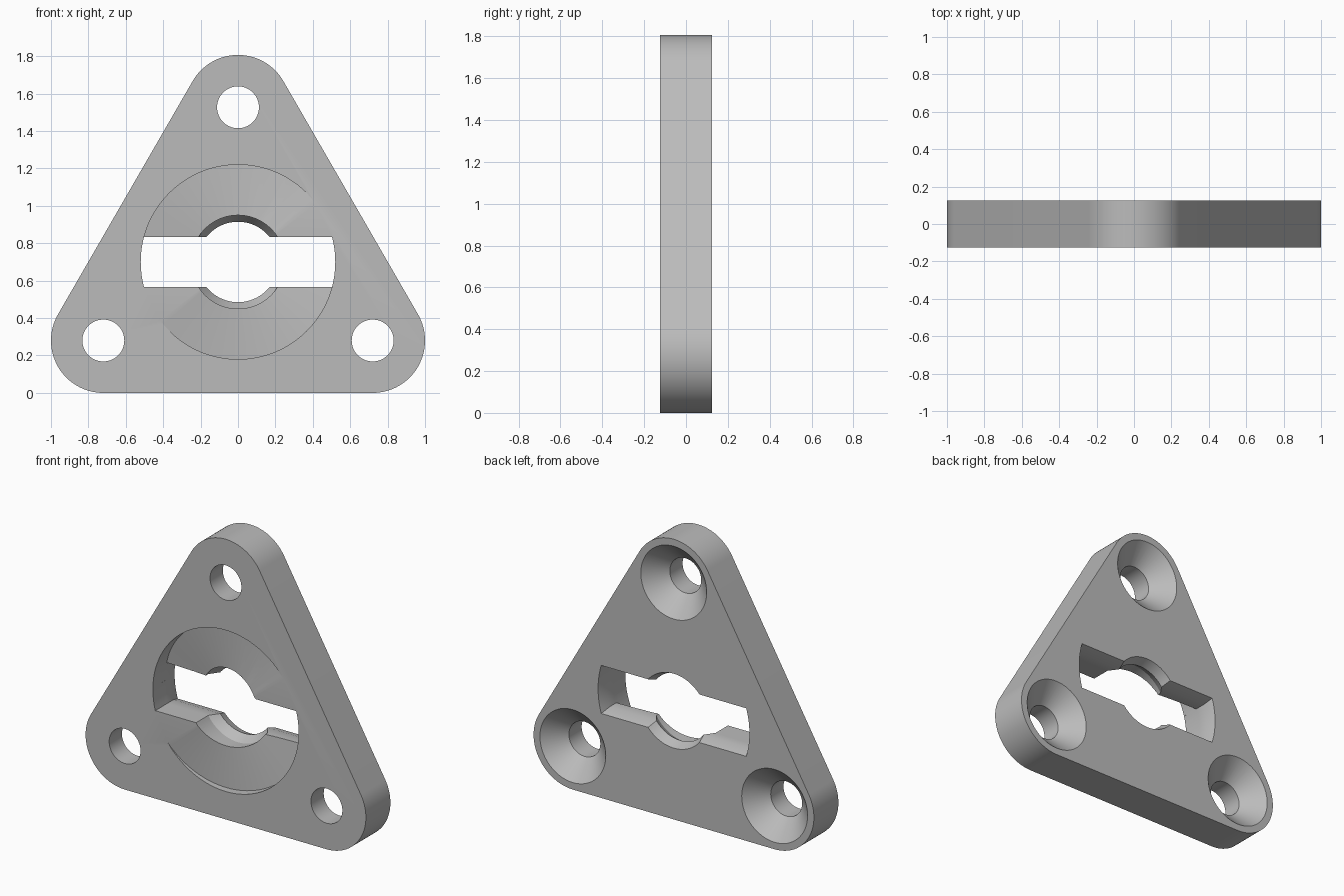
import bpy, bmesh, math
from math import sin, cos, pi, radians, asin

if "Cube" in bpy.data.objects:
    bpy.data.objects.remove(bpy.data.objects["Cube"])

CENTRE = 0.70            # height of the central opening
FRONT, BACK = -0.125, 0.125
CORNERS = [(-0.72, 0.28), (0.72, 0.28), (0.0, 1.527)]

grey = bpy.data.materials.new("grey")
grey.diffuse_color = (0.5, 0.5, 0.5, 1)
grey.use_nodes = True
grey.node_tree.nodes["Principled BSDF"].inputs["Base Color"].default_value = grey.diffuse_color


def arc(cx, cz, r, a0, a1, n):
    return [(cx + r * cos(a0 + (a1 - a0) * i / n), cz + r * sin(a0 + (a1 - a0) * i / n))
            for i in range(n + 1)]


def loft(name, sections):
    """Closed solid through (y, outline) sections with equal point counts."""
    bm = bmesh.new()
    rings = [[bm.verts.new((x, y, z)) for x, z in pts] for y, pts in sections]
    n = len(rings[0])
    for a, b in zip(rings, rings[1:]):
        for i in range(n):
            j = (i + 1) % n
            bm.faces.new((a[i], a[j], b[j], b[i]))
    bm.faces.new(rings[0])
    bm.faces.new(rings[-1])
    return finish(name, bm)


def finish(name, bm):
    bmesh.ops.recalc_face_normals(bm, faces=bm.faces)
    me = bpy.data.meshes.new(name)
    bm.to_mesh(me)
    bm.free()
    me.materials.append(grey)
    ob = bpy.data.objects.new(name, me)
    bpy.context.collection.objects.link(ob)
    return ob


def slot_outline(h, R, r):
    """Round-ended slot joined with a round centre hole."""
    e, c = asin(h / R), asin(h / r)
    half = arc(0, 0, R, -e, e, 12) + arc(0, 0, r, c, pi - c, 32)
    return [(x, z + CENTRE) for x, z in half + [(-x, -z) for x, z in half]]


def ramp(name, start, sweep, depth, R=0.52, n=48):
    """Spiral cutter that deepens steadily with the angle."""
    bm = bmesh.new()
    cols = []
    for i in range(n + 1):
        t = i / n
        a = start + sweep * t
        y = FRONT + depth * t
        cols.append([bm.verts.new((rr * cos(a), yy, CENTRE + rr * sin(a)))
                     for rr, yy in ((0.06, -0.2), (R, -0.2), (R, y), (0.06, y))])
    for a, b in zip(cols, cols[1:]):
        for k in range(4):
            m = (k + 1) % 4
            bm.faces.new((a[k], a[m], b[m], b[k]))
    bm.faces.new(cols[0])
    bm.faces.new(cols[-1])
    return finish(name, bm)


# Rounded triangular plate
outline = []
for (cx, cz), a in zip(CORNERS, (150, 270, 30)):
    outline += arc(cx, cz, 0.28, radians(a), radians(a + 120), 32)
plate = loft("mounting_plate", [(FRONT, outline), (BACK, outline)])

cutters = []
# Countersunk screw holes
for i, (cx, cz) in enumerate(CORNERS):
    secs = [(y, arc(cx, cz, r, 0, 2 * pi * 63 / 64, 63))
            for y, r in ((-0.2, 0.112), (0.005, 0.112), (BACK, 0.235), (0.135, 0.245))]
    cutters.append(loft("screw_hole_cutter_%d" % i, secs))

# Central keyed slot, tapering inside and flared at the back
cutters.append(loft("slot_cutter", [
    (-0.2, slot_outline(0.133, 0.52, 0.25)),
    (0.0, slot_outline(0.133, 0.52, 0.25)),
    (0.06, slot_outline(0.133, 0.52, 0.215)),
    (BACK, slot_outline(0.155, 0.54, 0.24)),
    (0.19, slot_outline(0.177, 0.56, 0.265))]))

# Two opposed spiral ramps on the front
for i in range(2):
    cutters.append(ramp("ramp_cutter_%d" % i, radians(37) + pi * i, radians(142), 0.128))

bpy.context.view_layer.objects.active = plate
plate.select_set(True)
for c in cutters:
    m = plate.modifiers.new("cut", 'BOOLEAN')
    m.operation, m.solver, m.object = 'DIFFERENCE', 'EXACT', c
    bpy.ops.object.modifier_apply(modifier=m.name)
for c in cutters:
    bpy.data.objects.remove(c, do_unlink=True)
bpy.ops.object.shade_smooth_by_angle(angle=radians(20))
